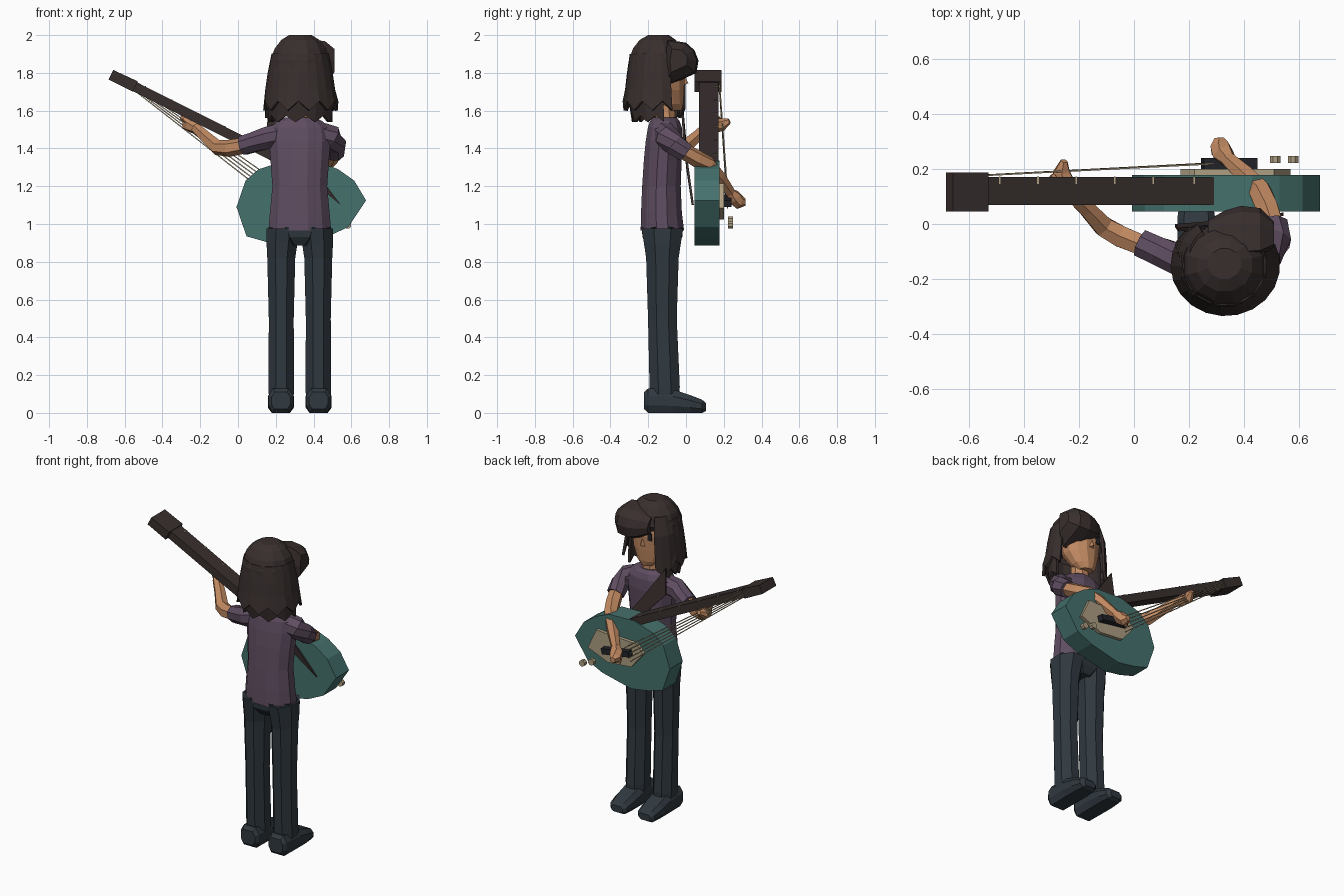
import bpy, bmesh, math
from mathutils import Vector


def material(name, r, g, b):
    m = bpy.data.materials.new(name)
    m.diffuse_color = (r, g, b, 1)
    return m


HAIR = material("dark brown", .040, .028, .027)
PURPLE = material("dusty purple", .115, .075, .120)
DENIM = material("dark slate", .029, .040, .050)
SKIN = material("tan skin", .53, .25, .12)
TEAL = material("teal", .060, .165, .152)
CREAM = material("cream", .42, .34, .22)
BLACK = material("near black", .015, .017, .022)


def make(name, verts, faces, mat):
    me = bpy.data.meshes.new(name)
    me.from_pydata([tuple(v) for v in verts], [], faces)
    bm = bmesh.new()
    bm.from_mesh(me)
    bmesh.ops.recalc_face_normals(bm, faces=bm.faces)
    bm.to_mesh(me)
    bm.free()
    me.materials.append(mat)
    ob = bpy.data.objects.new(name, me)
    bpy.context.collection.objects.link(ob)
    return ob


def loft(name, rings, mat):
    """Skin a list of equal-length closed rings and cap both ends."""
    n = len(rings[0])
    faces = [(i * n + j, i * n + (j + 1) % n, (i + 1) * n + (j + 1) % n, (i + 1) * n + j)
             for i in range(len(rings) - 1) for j in range(n)]
    faces += [tuple(range(n)), tuple(range((len(rings) - 1) * n, len(rings) * n))]
    return make(name, [p for r in rings for p in r], faces, mat)


def ellipse(c, u, v, n):
    k = 1 / math.cos(math.pi / n)
    return [Vector(c) + k * math.cos(a) * Vector(u) + k * math.sin(a) * Vector(v)
            for a in (math.tau * (j + .5) / n for j in range(n))]


def stack(name, rows, n, mat):
    """Upright form from rows of z, centre x, centre y, half width, half depth."""
    return loft(name, [ellipse((x, y, z), (rx, 0, 0), (0, ry, 0), n) for z, x, y, rx, ry in rows], mat)


def limb(name, pts, n, mat):
    """Tube through points of x, y, z, radius."""
    rings = []
    for i, p in enumerate(pts):
        a, b = pts[max(i - 1, 0)], pts[min(i + 1, len(pts) - 1)]
        t = (Vector(b[:3]) - Vector(a[:3])).normalized()
        side = t.cross(Vector((0, 0, 1))).normalized()
        rings.append(ellipse(p[:3], side * p[3], side.cross(t) * p[3], n))
    return loft(name, rings, mat)


def prism(name, outline, y0, y1, mat):
    """Outline in x, z extruded along y."""
    return loft(name, [[(x, y, z) for x, z in outline] for y in (y0, y1)], mat)


# Legs and shoes, mirrored about the body's centre
CX = .327
for s, side in ((-1, "left"), (1, "right")):
    stack(side + "_leg", [(.09, CX + s * .098, -.112, .066, .078), (.14, CX + s * .098, -.113, .067, .08),
                          (.50, CX + s * .098, -.125, .066, .076), (.82, CX + s * .098, -.125, .074, .086),
                          (.90, CX + s * .094, -.125, .082, .098), (.975, CX + s * .088, -.125, .088, .11)],
          8, DENIM)
    rings = []
    for y, w, z0, z1 in ((-.222, .05, .02, .11), (-.20, .066, 0, .13), (-.07, .069, 0, .125),
                         (.02, .069, 0, .095), (.085, .06, 0, .07), (.105, .04, .01, .052)):
        x, h = CX + s * .1, (z1 - z0) * .3
        rings.append([(x + a * w, y, z) for a, z in (
            (-.7, z0), (.7, z0), (1, z0 + h), (1, z1 - h), (.65, z1), (-.65, z1), (-1, z1 - h), (-1, z0 + h))])
    loft(side + "_shoe", rings, DENIM)
stack("hips", [(.885, CX, -.125, .06, .075), (.93, CX, -.125, .13, .105), (.985, CX, -.125, .165, .11)], 8, DENIM)

# Shirt and neck
stack("shirt", [(.965, CX, -.125, .166, .115), (1.06, CX, -.13, .158, .108), (1.20, CX, -.13, .145, .102),
                (1.34, CX, -.123, .155, .10), (1.44, CX, -.115, .163, .098), (1.51, CX, -.112, .155, .09),
                (1.545, CX, -.112, .12, .078), (1.565, CX, -.112, .075, .062)], 12, PURPLE)
stack("neck", [(1.53, CX, -.11, .06, .055), (1.60, CX, -.11, .05, .05), (1.66, CX, -.11, .05, .05)], 8, SKIN)

# Arms: fretting arm to the left, strumming arm over the body
limb("left_sleeve", [(.23, -.11, 1.475, .06), (.15, -.125, 1.455, .058), (.09, -.1, 1.435, .052),
                     (.025, -.07, 1.415, .05)], 8, PURPLE)
limb("left_arm", [(.06, -.09, 1.42, .036), (-.05, -.045, 1.40, .039), (-.11, -.01, 1.405, .036),
                  (-.17, .055, 1.46, .03), (-.225, .105, 1.51, .025)], 6, SKIN)
limb("left_hand", [(-.215, .10, 1.50, .022), (-.245, .14, 1.52, .033), (-.265, .19, 1.525, .03),
                   (-.255, .23, 1.545, .012)], 6, SKIN)
limb("left_thumb", [(-.24, .12, 1.52, .015), (-.28, .15, 1.555, .014), (-.30, .18, 1.56, .008)], 5, SKIN)
limb("right_sleeve", [(.43, -.11, 1.48, .06), (.49, -.10, 1.46, .062), (.515, -.06, 1.42, .056),
                      (.51, .0, 1.375, .05)], 8, PURPLE)
limb("right_arm", [(.512, -.02, 1.39, .037), (.485, .06, 1.345, .04), (.46, .12, 1.315, .038),
                   (.41, .175, 1.25, .033), (.345, .235, 1.165, .025)], 6, SKIN)
limb("right_hand", [(.35, .23, 1.17, .022), (.325, .255, 1.14, .036), (.312, .285, 1.115, .033),
                    (.31, .315, 1.115, .016)], 6, SKIN)
limb("right_thumb", [(.32, .25, 1.15, .016), (.295, .265, 1.115, .014), (.29, .275, 1.085, .008)], 5, SKIN)

# Head and face
stack("head", [(1.60, .32, -.065, .04, .04), (1.635, .32, -.08, .075, .065), (1.71, .325, -.105, .107, .095),
               (1.80, .325, -.115, .122, .108), (1.90, .325, -.125, .11, .10), (1.95, .325, -.13, .07, .07)], 12, SKIN)
make("nose", [(.30, -.012, 1.735), (.34, -.012, 1.735), (.32, -.008, 1.79), (.32, .012, 1.745)],
     [(0, 1, 3), (1, 2, 3), (2, 0, 3), (0, 2, 1)], SKIN)
for x, t in ((.272, -.010), (.37, -.010)):
    prism("eye", [(x - .015, 1.78), (x + .015, 1.78), (x + .015, 1.825), (x - .015, 1.825)], t - .008, t, BLACK)

# Hair: closed cap, two open curtains with a ragged hem, swept fringe
stack("hair_cap", [(1.80, .328, -.17, .158, .135), (1.87, .328, -.152, .156, .15), (1.93, .33, -.15, .135, .13),
                   (1.975, .33, -.15, .10, .095), (2.0, .33, -.145, .06, .055)], 12, HAIR)


def curtain(name, rows, a0, a1, n, drop):
    verts = []
    for i, (z, x, y, rx, ry) in enumerate(rows):
        for j in range(n + 1):
            a = math.radians(a0 + (a1 - a0) * j / n)
            dz = drop * (j % 2) if i == len(rows) - 1 else 0
            verts.append((x + rx * math.cos(a), y + ry * math.sin(a), z - dz))
    w = n + 1
    ob = make(name, verts, [(i * w + j, i * w + j + 1, (i + 1) * w + j + 1, (i + 1) * w + j)
                            for i in range(len(rows) - 1) for j in range(n)], HAIR)
    mod = ob.modifiers.new("thickness", "SOLIDIFY")
    mod.thickness, mod.offset = .016, 0


curtain("hair_back", [(1.90, .33, -.15, .145, .14), (1.80, .33, -.15, .165, .155), (1.71, .33, -.15, .178, .165),
                      (1.65, .333, -.15, .192, .178)], 130, 385, 15, .05)
curtain("hair_under", [(1.75, .33, -.145, .155, .145), (1.64, .33, -.145, .165, .15),
                       (1.575, .33, -.14, .165, .14)], 135, 370, 13, .035)
curtain("hair_side_lock", [(1.93, .30, -.11, .09, .09), (1.82, .315, -.11, .145, .12),
                           (1.70, .315, -.11, .158, .12), (1.61, .315, -.11, .165, .12)], 122, 195, 4, .05)
fringe = [(-.10, 1.975), (.0, 1.96), (.045, 1.92), (.066, 1.865), (.055, 1.80), (-.03, 1.76), (-.11, 1.725), (-.12, 1.85)]
loft("hair_fringe", [[(x, -.05 + (y + .05) * k, 1.88 + (z - 1.88) * k) for y, z in fringe]
                     for x, k in ((.27, .55), (.33, .85), (.39, 1), (.46, .93), (.51, .5))], HAIR)

# Guitar body, neck and headstock
prism("guitar_body", [(-.008, 1.09), (.04, 1.23), (.11, 1.29), (.25, 1.335), (.43, 1.33), (.53, 1.29), (.615, 1.23),
                      (.678, 1.125), (.585, .985), (.48, .935), (.27, .886), (.15, .905), (.045, .935)],
      .045, .178, TEAL)
prism("guitar_neck", [(-.56, 1.705), (-.535, 1.75), (.31, 1.325), (.285, 1.28)], .07, .172, HAIR)
prism("headstock", [(-.685, 1.765), (-.66, 1.815), (-.53, 1.755), (-.556, 1.70)], .045, .187, HAIR)
for x in (-.49, -.35, -.21, -.07, .07, .22):
    z = 1.75 - (x + .535) * .503
    prism("fret_mark", [(x - .003, z - .002), (x + .003, z - .002), (x + .003, z + .002), (x - .003, z + .002)],
          .145, .173, CREAM)

# Pickguard, pickup, knobs and strings
prism("pickguard", [(.57, 1.085), (.51, 1.215), (.22, 1.20), (.17, 1.145), (.257, 1.04), (.425, 1.025)], .176, .2, CREAM)
prism("pickup", [(.245, 1.12), (.44, 1.09), (.45, 1.125), (.255, 1.155)], .198, .24, BLACK)
for x, z in ((.515, 1.02), (.58, .995)):
    loft("knob", [ellipse((x, y, z), (.019, 0, 0), (0, 0, .019), 8) for y in (.222, .248)], CREAM)
for i in range(5):
    limb("string", [(-.545 + .003 * i, .178, 1.705 + .008 * i, .003),
                    (.25 + .01 * i, .22, 1.085 + .02 * i, .003)], 4, CREAM)

# Shoulder strap
strap = [(.16, -.015, 1.625), (.15, .0, 1.46), (.30, .012, 1.30), (.545, .042, 1.10), (.32, .0, 1.40)]
loft("strap", [strap, [(x, y - .012, z) for x, y, z in strap]], HAIR)
